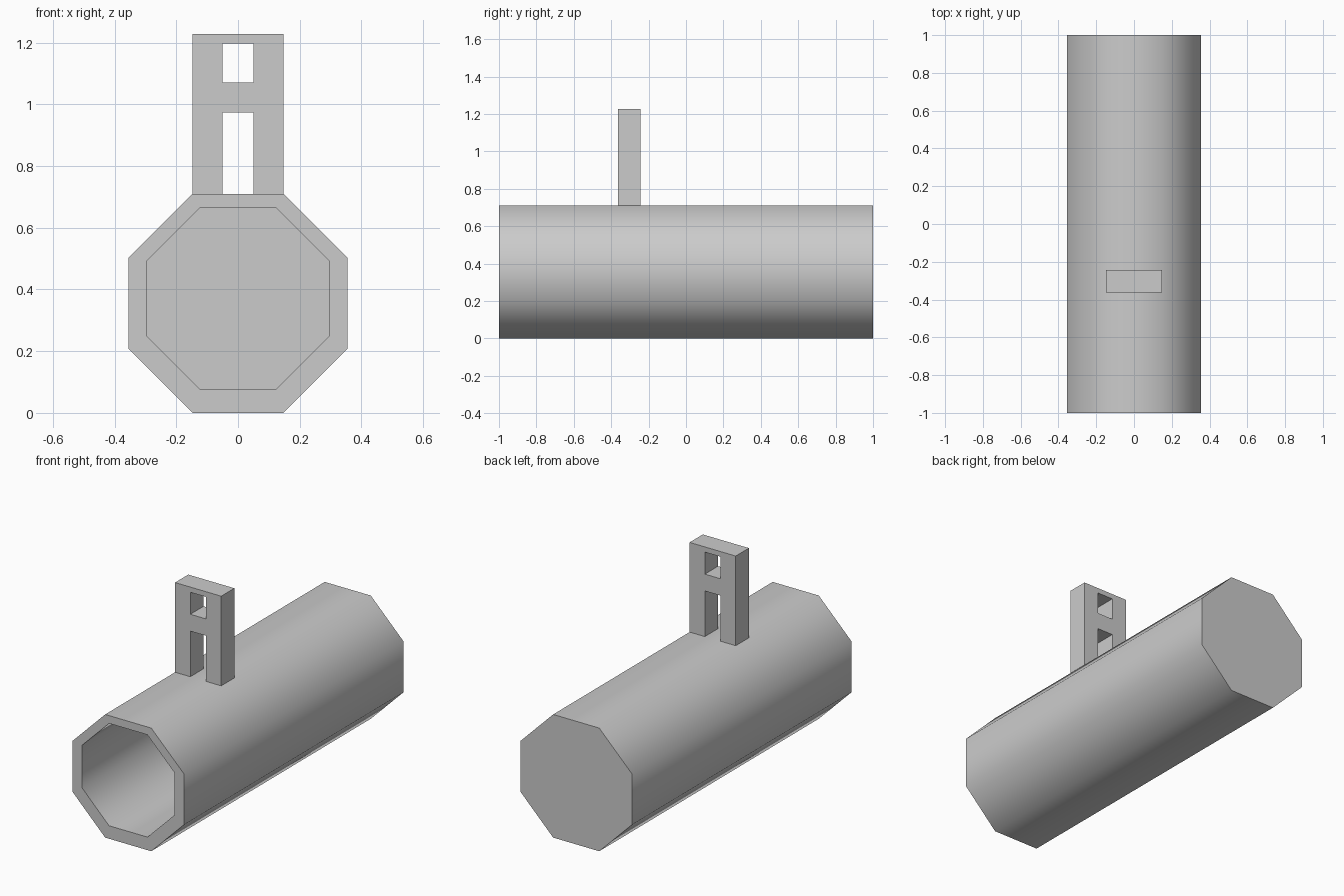
import bpy, bmesh, math

if "Cube" in bpy.data.objects:
    bpy.data.objects.remove(bpy.data.objects["Cube"])


def add_object(name, bm):
    bmesh.ops.recalc_face_normals(bm, faces=bm.faces)
    mesh = bpy.data.meshes.new(name)
    bm.to_mesh(mesh)
    bm.free()
    obj = bpy.data.objects.new(name, mesh)
    bpy.context.collection.objects.link(obj)
    return obj


def octagon(bm, apothem, y, z):
    r = apothem / math.cos(math.pi / 8)
    angles = [math.pi / 8 + i * math.pi / 4 for i in range(8)]
    return [bm.verts.new((r * math.cos(a), y, z + r * math.sin(a))) for a in angles]


# Octagonal tube: closed back, outer wall, front rim, inner wall, inner floor
bm = bmesh.new()
rings = [octagon(bm, *p) for p in (
    (0.355, 1.0, 0.355), (0.355, -1.0, 0.355),
    (0.295, -1.0, 0.37), (0.295, 0.94, 0.37))]
for a, b in zip(rings, rings[1:]):
    for i in range(8):
        j = (i + 1) % 8
        bm.faces.new((a[i], a[j], b[j], b[i]))
bm.faces.new(rings[0])
bm.faces.new(rings[-1])
tube = add_object("tube", bm)
bpy.context.view_layer.objects.active = tube
tube.select_set(True)
bpy.ops.object.shade_smooth_by_angle(angle=math.radians(50))

# Upright sight frame: grid of cells with two openings, thickened
xs = (-0.147, -0.05, 0.05, 0.147)
zs = (0.71, 0.973, 1.07, 1.197, 1.227)
openings = {(1, 0), (1, 2)}
bm = bmesh.new()
grid = [[bm.verts.new((x, -0.303, z)) for z in zs] for x in xs]
for i in range(3):
    for k in range(4):
        if (i, k) not in openings:
            bm.faces.new((grid[i][k], grid[i + 1][k], grid[i + 1][k + 1], grid[i][k + 1]))
frame = add_object("sight_frame", bm)
mod = frame.modifiers.new("thickness", 'SOLIDIFY')
mod.thickness = 0.12
mod.offset = 0
